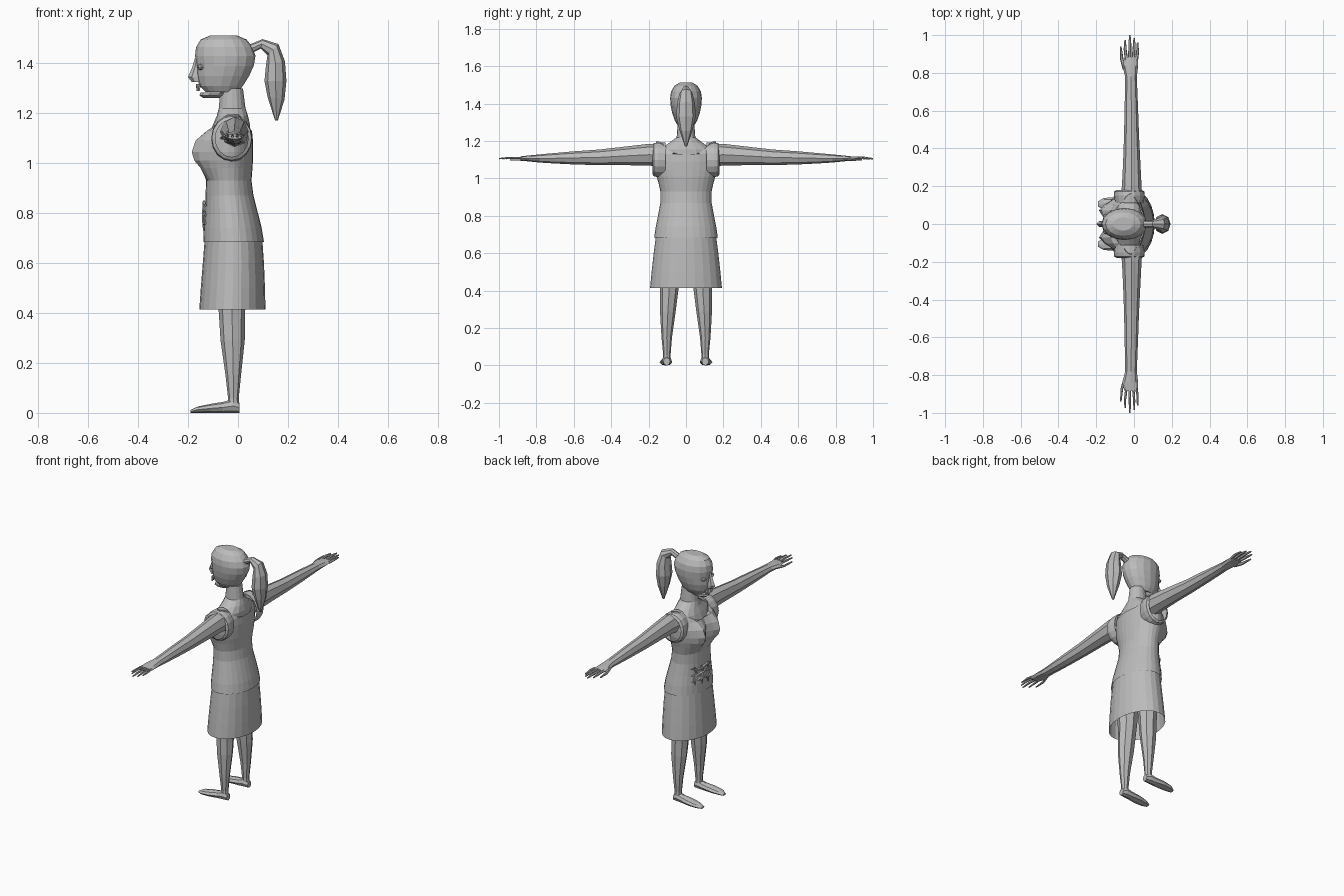
import bpy, bmesh, math
from mathutils import Vector

grey = bpy.data.materials.new("plain grey")
grey.diffuse_color = (0.5, 0.5, 0.5, 1)
N = 16


def loft(name, rings, cap_start=True, cap_end=True):
    """Skin a list of equal-length rings with flat faces."""
    bm = bmesh.new()
    vr = [[bm.verts.new(p) for p in r] for r in rings]
    n = len(vr[0])
    for a, b in zip(vr, vr[1:]):
        for i in range(n):
            bm.faces.new((a[i], a[(i + 1) % n], b[(i + 1) % n], b[i]))
    if cap_start:
        bm.faces.new(vr[0][::-1])
    if cap_end:
        bm.faces.new(vr[-1])
    bmesh.ops.recalc_face_normals(bm, faces=bm.faces)
    me = bpy.data.meshes.new(name)
    bm.to_mesh(me)
    bm.free()
    me.materials.append(grey)
    ob = bpy.data.objects.new(name, me)
    bpy.context.collection.objects.link(ob)
    return ob


def oval(c, u, v, n=N):
    c, u, v = Vector(c), Vector(u), Vector(v)
    return [c + u * math.cos(2 * math.pi * i / n) + v * math.sin(2 * math.pi * i / n)
            for i in range(n)]


def level(z, front, back, half, n=N, yc=0):
    """Horizontal oval from its front x, back x and half width."""
    return oval(((front + back) / 2, yc, z), ((back - front) / 2, 0, 0), (0, half, 0), n)


def tube(name, pts, radii, n=6):
    """Round tube along a path."""
    pts = [Vector(p) for p in pts]
    rings = []
    for i, p in enumerate(pts):
        d = (pts[min(i + 1, len(pts) - 1)] - pts[max(i - 1, 0)]).normalized()
        u = d.cross(Vector((0, 0, 1)) if abs(d.z) < 0.9 else Vector((0, 1, 0))).normalized()
        rings.append(oval(p, u * radii[i], d.cross(u) * radii[i], n))
    return loft(name, rings)


# head and face
loft("head", [level(*r) for r in (
    (1.285, -0.13, 0.0, 0.045), (1.31, -0.155, 0.02, 0.06), (1.35, -0.165, 0.045, 0.074),
    (1.39, -0.166, 0.063, 0.082), (1.43, -0.172, 0.07, 0.085), (1.465, -0.168, 0.058, 0.08),
    (1.495, -0.15, 0.035, 0.062), (1.512, -0.11, -0.005, 0.035))])
loft("nose", [level(1.325, -0.185, -0.14, 0.016, 6), level(1.345, -0.2, -0.14, 0.018, 6),
              level(1.385, -0.183, -0.14, 0.01, 6), level(1.42, -0.173, -0.14, 0.006, 6)])
loft("jaw", [level(1.262, -0.14, -0.075, 0.022, 10), level(1.272, -0.155, -0.045, 0.04, 10),
             level(1.283, -0.15, -0.03, 0.045, 10)])
for i in range(5):
    y = (i - 2) * 0.013
    x = -0.163 + 5 * y * y
    loft("tooth", [level(1.29, x - 0.003, x + 0.006, 0.004, 4, y),
                   level(1.318, x - 0.006, x + 0.012, 0.006, 4, y)])
for s in (-1, 1):
    loft("eye", [level(1.385 + 0.012 * math.sin(a), -0.148 - 0.016 * math.cos(a),
                       -0.148 + 0.016 * math.cos(a), 0.017 * math.cos(a), 8, s * 0.038)
                 for a in (-1.3, -0.7, 0, 0.7, 1.3)])

# ponytail: centre, radius along the bend, half width
tail = [((0.045, 0, 1.455), (0, 0, 0.02), 0.018), ((0.095, 0, 1.478), (0.004, 0, 0.019), 0.018),
        ((0.14, 0, 1.455), (0.022, 0, 0.022), 0.035), ((0.15, 0, 1.40), (0.038, 0, 0.008), 0.048),
        ((0.15, 0, 1.33), (0.044, 0, 0), 0.052), ((0.152, 0, 1.26), (0.034, 0, -0.006), 0.036),
        ((0.154, 0, 1.172), (0.006, 0, 0), 0.006)]
loft("ponytail", [oval(c, u, (0, w, 0), 8) for c, u, w in tail])

# neck and upper chest
loft("neck_and_chest", [level(*r) for r in (
    (1.02, -0.11, 0.045, 0.12), (1.1, -0.12, 0.05, 0.14), (1.155, -0.1, 0.048, 0.14),
    (1.19, -0.085, 0.04, 0.09), (1.22, -0.077, 0.03, 0.05), (1.30, -0.07, 0.02, 0.044))])

# bodice, with bust swell and a scooped neckline
rings = [level(*r, 28) for r in (
    (0.685, -0.139, 0.104, 0.17), (0.74, -0.137, 0.095, 0.162), (0.80, -0.132, 0.08, 0.15),
    (0.87, -0.13, 0.062, 0.137), (0.93, -0.128, 0.054, 0.137), (0.98, -0.13, 0.058, 0.148),
    (1.01, -0.13, 0.06, 0.157), (1.045, -0.13, 0.06, 0.165), (1.09, -0.13, 0.06, 0.168),
    (1.13, -0.12, 0.056, 0.165))]
swell = {5: 0.03, 6: 0.055, 7: 0.065, 8: 0.05, 9: 0.012}
for k, amount in swell.items():
    for p in rings[k]:
        if p.x < -0.03:
            p.x -= amount * math.exp(-((abs(p.y) - 0.075) / 0.05) ** 2)
top = []
for p in rings[-1]:
    t = min(1, abs(p.y) / 0.14) ** 2
    q = Vector((p.x * (1 - 0.35 * t) - 0.005 * t, p.y * 0.97, 1.115 + 0.083 * t))
    if p.x < -0.03:
        q.x += 0.012
    top.append(q)
loft("bodice", rings + [top], False, False)

# skirt, open at the hem
loft("skirt", [level(*r, 24) for r in (
    (0.415, -0.155, 0.11, 0.192), (0.50, -0.149, 0.108, 0.184), (0.60, -0.141, 0.104, 0.173),
    (0.70, -0.133, 0.097, 0.16), (0.74, -0.128, 0.086, 0.15))], False, False)

# torn belly: ribs and coils standing out of the bodice front
def belly_x(y, z):
    return -0.02 - 0.115 * math.sqrt(max(0, 1 - (y / 0.15) ** 2))


for k in range(3):
    z = 0.765 + 0.035 * k
    ys = [-0.05 + 0.03 * i for i in range(6)]
    tube("rib", [(belly_x(y, z) - 0.002, y, z + 0.008 * math.sin(50 * y + k)) for y in ys],
         [0.005, 0.008, 0.007, 0.008, 0.007, 0.004], 5)
for y in (-0.02, 0.035, 0.08):
    tube("torn_strip", [(belly_x(y, z) - 0.003, y + 0.01 * math.sin(60 * z), z)
                        for z in (0.73, 0.77, 0.81, 0.85)], [0.003, 0.007, 0.007, 0.003], 5)

for s in (-1, 1):
    # armhole band
    loft("armhole_band", [oval((-0.025, s * y, 1.1), (rx, 0, 0), (0, 0, rz), 16)
                          for y, rx, rz in ((0.11, 0.075, 0.093), (0.15, 0.082, 0.094),
                                            (0.172, 0.08, 0.088), (0.18, 0.066, 0.075))],
         False, False)
    # arm and palm
    loft("arm", [oval((x, s * y, z), (rx, 0, 0), (0, 0, rz), 8) for y, x, z, rx, rz in (
        (0.12, -0.015, 1.125, 0.06, 0.062), (0.2, -0.012, 1.127, 0.052, 0.058),
        (0.32, -0.012, 1.121, 0.046, 0.05), (0.46, -0.013, 1.113, 0.04, 0.042),
        (0.6, -0.014, 1.11, 0.036, 0.035), (0.7, -0.015, 1.108, 0.033, 0.028),
        (0.78, -0.016, 1.107, 0.031, 0.022), (0.84, -0.02, 1.107, 0.042, 0.016),
        (0.885, -0.014, 1.107, 0.036, 0.011))])
    # fingers, thinner and bony on one hand
    thin = 0.75 if s < 0 else 1
    for x0, x1, tip in ((-0.04, -0.047, 0.975), (-0.022, -0.022, 1.0),
                        (-0.004, 0.001, 0.985), (0.013, 0.019, 0.96)):
        tube("finger", [(x0, s * 0.87, 1.108), (x1, s * (tip - 0.05), 1.11), (x1, s * tip, 1.106)],
             [0.009 * thin, 0.008 * thin, 0.004], 6)
    tube("thumb", [(-0.048, s * 0.82, 1.105), (-0.064, s * 0.87, 1.1), (-0.07, s * 0.94, 1.1)],
         [0.012 * thin, 0.009 * thin, 0.004], 6)

    # leg
    loft("leg", [level(z, f, b, h, 8, s * y) for z, f, b, h, y in (
        (0.03, -0.04, 0.004, 0.021, 0.103), (0.06, -0.04, 0.003, 0.02, 0.102),
        (0.15, -0.05, 0.012, 0.028, 0.103), (0.29, -0.07, 0.027, 0.042, 0.097),
        (0.37, -0.075, 0.028, 0.047, 0.092), (0.45, -0.08, 0.03, 0.053, 0.088),
        (0.70, -0.1, 0.06, 0.07, 0.08))])
    # foot, heel to toe
    loft("foot", [oval((x, s * y, h / 2), (0, w, 0), (0, 0, h / 2), 8) for x, y, w, h in (
        (0.006, 0.103, 0.018, 0.042), (-0.02, 0.103, 0.026, 0.055),
        (-0.06, 0.104, 0.028, 0.044), (-0.11, 0.107, 0.034, 0.036),
        (-0.16, 0.108, 0.03, 0.026), (-0.19, 0.106, 0.014, 0.012))])
